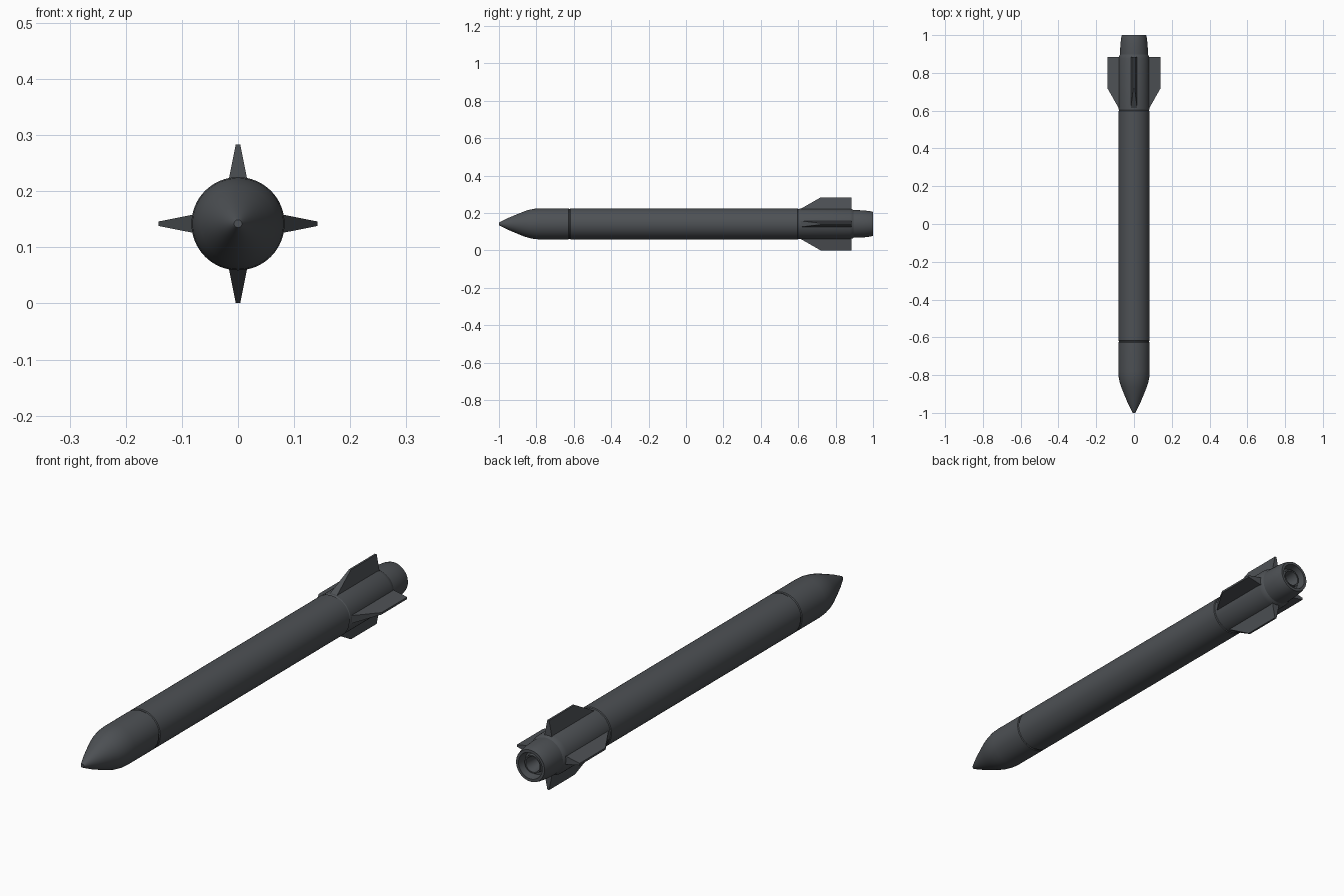
import bpy, bmesh, math
from mathutils import Matrix

if "Cube" in bpy.data.objects:
    bpy.data.objects.remove(bpy.data.objects["Cube"])

AXIS_Z = 0.142
SEG = 64

mat = bpy.data.materials.new("dark grey")
mat.diffuse_color = (0.075, 0.082, 0.09, 1)
mat.use_nodes = True
mat.node_tree.nodes["Principled BSDF"].inputs["Base Color"].default_value = mat.diffuse_color


def finish(name, bm, angle=30):
    bmesh.ops.recalc_face_normals(bm, faces=bm.faces)
    me = bpy.data.meshes.new(name)
    bm.to_mesh(me)
    bm.free()
    ob = bpy.data.objects.new(name, me)
    bpy.context.collection.objects.link(ob)
    me.materials.append(mat)
    ob.location.z = AXIS_Z
    bpy.ops.object.select_all(action='DESELECT')
    ob.select_set(True)
    bpy.context.view_layer.objects.active = ob
    bpy.ops.object.shade_smooth_by_angle(angle=math.radians(angle))
    return ob


def lathe(name, profile):
    """Revolve (y, radius) points around the long axis and cap both ends."""
    bm = bmesh.new()
    rings = []
    for y, r in profile:
        rings.append([bm.verts.new((r * math.cos(2 * math.pi * i / SEG), y,
                                    r * math.sin(2 * math.pi * i / SEG)))
                      for i in range(SEG)])
    for a, b in zip(rings, rings[1:]):
        for i in range(SEG):
            j = (i + 1) % SEG
            bm.faces.new((a[i], a[j], b[j], b[i]))
    bm.faces.new(rings[0])
    bm.faces.new(rings[-1])
    return finish(name, bm)


# Pointed nose, ending at the front seam
lathe("nose_cone", [(-1.0, 0.007), (-0.995, 0.010), (-0.95, 0.032), (-0.90, 0.053),
                    (-0.865, 0.067), (-0.84, 0.075), (-0.81, 0.081), (-0.78, 0.083),
                    (-0.628, 0.083), (-0.625, 0.080), (-0.62, 0.080)])

# Main tube between the two seams
lathe("body_tube", [(-0.622, 0.080), (-0.62, 0.080), (-0.617, 0.083),
                    (0.597, 0.083), (0.60, 0.080), (0.605, 0.080)])

# Tail section that carries the fins
lathe("tail_section", [(0.602, 0.080), (0.604, 0.080), (0.607, 0.082),
                       (0.875, 0.082), (0.89, 0.078), (0.90, 0.072)])

# Hollow exhaust nozzle with a stepped throat
lathe("nozzle", [(0.89, 0.074), (0.91, 0.074), (0.95, 0.072), (0.985, 0.068),
                 (1.0, 0.064), (1.0, 0.053), (0.965, 0.047), (0.965, 0.038),
                 (0.985, 0.036), (0.985, 0.031), (0.92, 0.022)])

# Four tapered fins: wide root, thin swept tip
for k, name in enumerate(("fin_right", "fin_top", "fin_left", "fin_bottom")):
    bm = bmesh.new()
    root, tip = [[bm.verts.new((r, y, z)) for y, z in
                  ((front, -h), (0.885, -h), (0.885, h), (front, h))]
                 for r, front, h in ((0.076, 0.605, 0.017), (0.1415, 0.72, 0.004))]
    bm.faces.new(root)
    bm.faces.new(tip)
    for i in range(4):
        j = (i + 1) % 4
        bm.faces.new((root[i], root[j], tip[j], tip[i]))
    bm.transform(Matrix.Rotation(-k * math.pi / 2, 4, 'Y'))
    finish(name, bm, 20)
